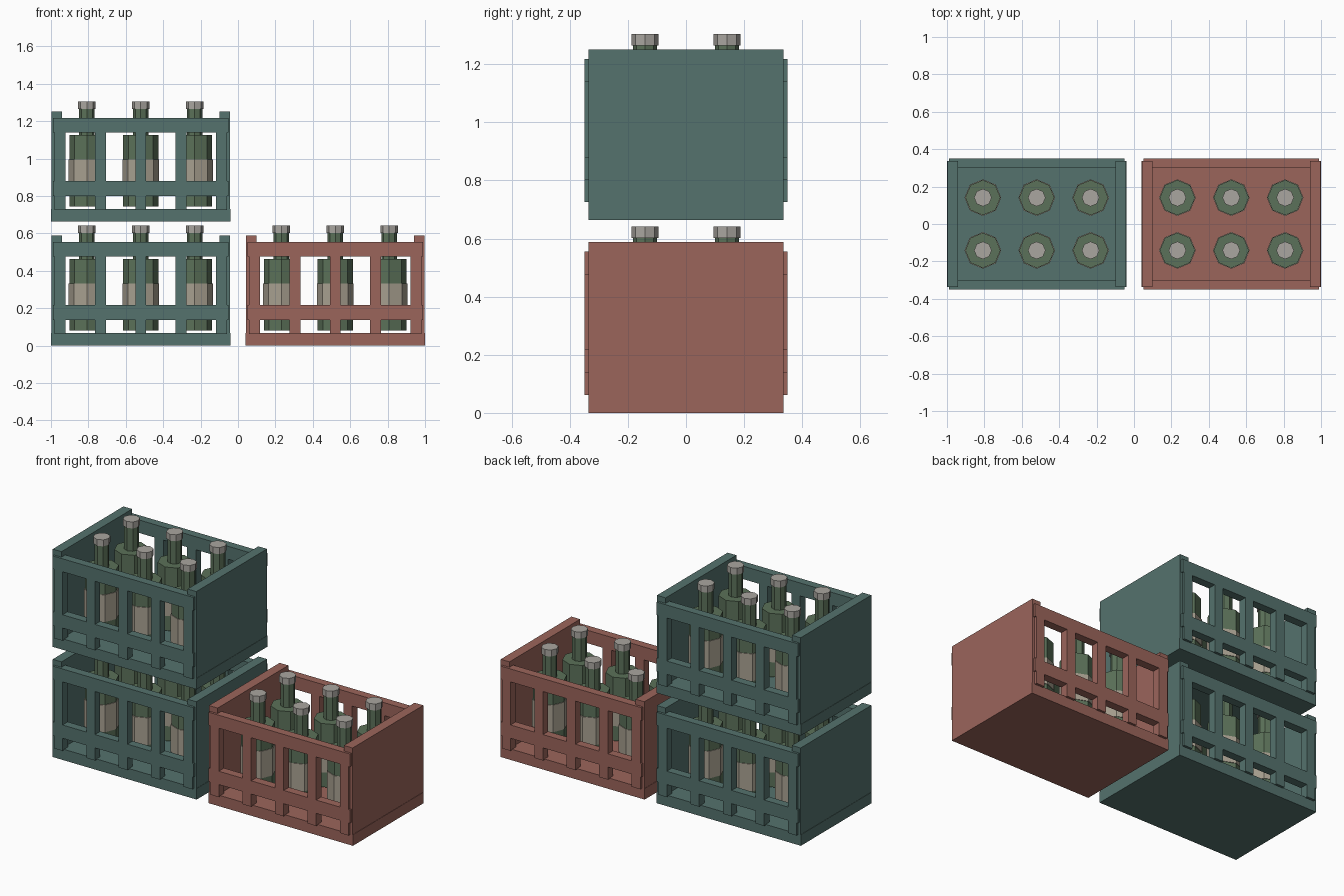
import bpy, bmesh
from mathutils import Matrix

if "Cube" in bpy.data.objects:
    bpy.data.objects.remove(bpy.data.objects["Cube"])


def material(name, rgb):
    m = bpy.data.materials.new(name)
    m.diffuse_color = (*rgb, 1)
    m.use_nodes = True
    m.node_tree.nodes["Principled BSDF"].inputs["Base Color"].default_value = m.diffuse_color
    return m


TEAL = material("teal_plastic", (0.09, 0.17, 0.155))
RED = material("red_plastic", (0.33, 0.13, 0.105))
GLASS = material("green_glass", (0.105, 0.165, 0.10))
LABEL = material("label_paper", (0.39, 0.35, 0.28))
CAP = material("cap_metal", (0.40, 0.38, 0.35))


def finish(bm, name, mat, loc):
    me = bpy.data.meshes.new(name)
    bm.to_mesh(me)
    bm.free()
    me.materials.append(mat)
    ob = bpy.data.objects.new(name, me)
    ob.location = loc
    bpy.context.collection.objects.link(ob)


def box(name, mat, loc, x, y, z):
    """Box given by (min, max) ranges on each axis."""
    bm = bmesh.new()
    size = [r[1] - r[0] for r in (x, y, z)]
    mid = [(r[1] + r[0]) / 2 for r in (x, y, z)]
    bmesh.ops.create_cube(bm, size=1, matrix=Matrix.Translation(mid) @ Matrix.Diagonal((*size, 1)))
    finish(bm, name, mat, loc)


def drum(name, mat, loc, r, z0, z1):
    """Upright eight-sided cylinder."""
    bm = bmesh.new()
    bmesh.ops.create_cone(bm, cap_ends=True, segments=8, radius1=r, radius2=r, depth=z1 - z0,
                          matrix=Matrix.Translation((0, 0, (z0 + z1) / 2)))
    finish(bm, name, mat, loc)


def bottle(loc):
    drum("bottle_body", GLASS, loc, 0.094, 0.08, 0.462)
    drum("bottle_label", LABEL, loc, 0.098, 0.17, 0.333)
    drum("bottle_neck", GLASS, loc, 0.041, 0.46, 0.605)
    drum("bottle_cap", CAP, loc, 0.047, 0.602, 0.641)


def crate(loc, mat):
    box("crate_base", mat, loc, (-0.48, 0.48), (-0.336, 0.336), (0, 0.066))
    for s in (-1, 1):
        # solid end panels
        box("crate_end", mat, loc, sorted((s * 0.42, s * 0.478)), (-0.336, 0.336), (0.03, 0.588))
        # open sides: two rails and five posts
        y = sorted((s * 0.30, s * 0.35))
        box("top_rail", mat, loc, (-0.47, 0.47), y, (0.477, 0.555))
        box("middle_rail", mat, loc, (-0.47, 0.47), y, (0.138, 0.218))
        for i in range(-2, 3):
            x = i * 0.216
            box("side_post", mat, loc, (x - 0.029, x + 0.029), y, (0.062, 0.553))
    # six bottles
    for i in (-1, 0, 1):
        for j in (-1, 1):
            bottle((loc[0] + i * 0.288, loc[1] + j * 0.141, loc[2]))


crate((-0.52, 0, 0), TEAL)
crate((-0.52, 0, 0.663), TEAL)
crate((0.52, 0, 0), RED)
